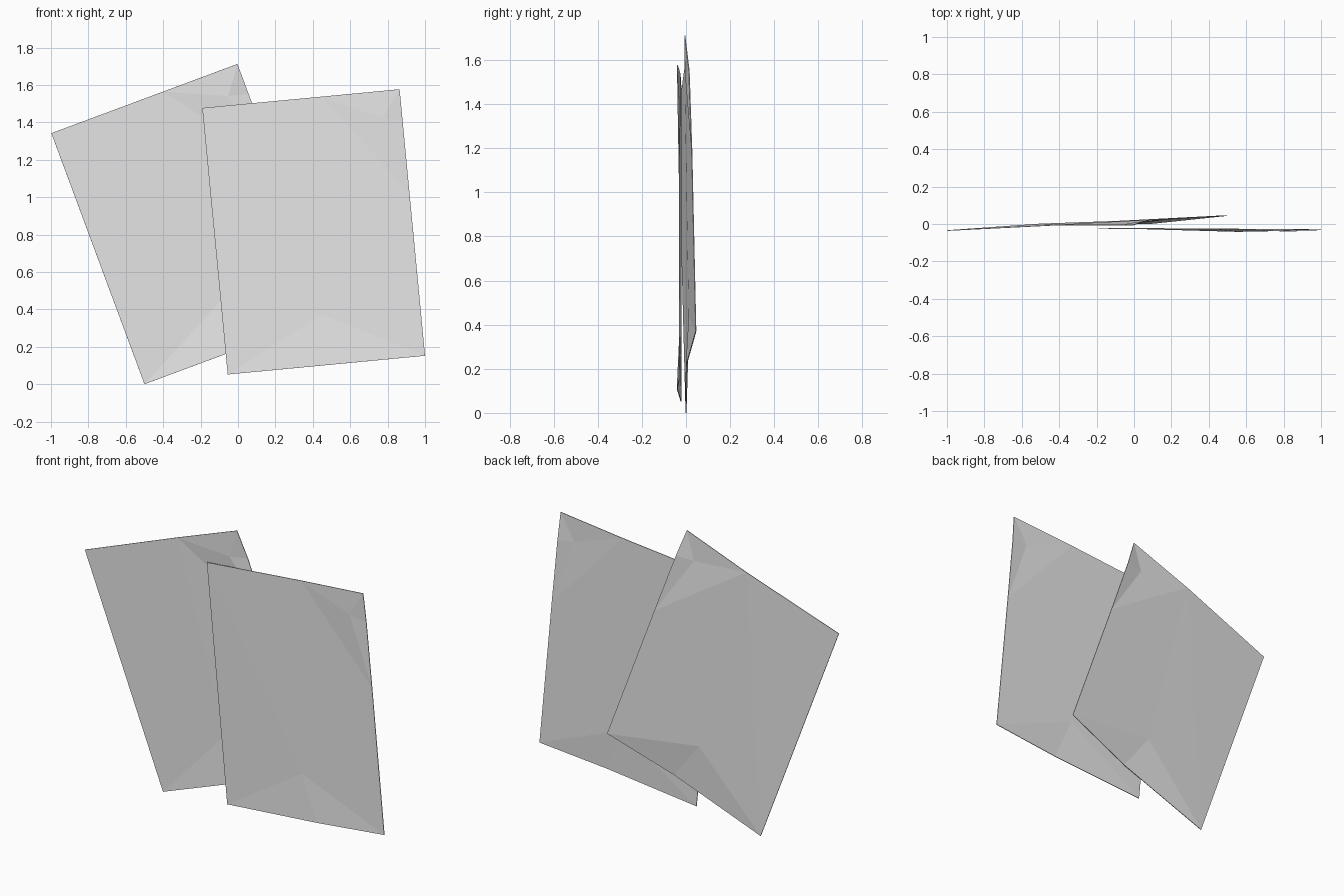
import bpy
import bmesh

if "Cube" in bpy.data.objects:
    bpy.data.objects.remove(bpy.data.objects["Cube"])

# Plain paper colour
paper = bpy.data.materials.new("paper grey")
paper.diffuse_color = (0.8, 0.8, 0.8, 1.0)
paper.use_nodes = True
paper.node_tree.nodes["Principled BSDF"].inputs["Base Color"].default_value = paper.diffuse_color

# Shared creased sheet: (u across, v up, bend towards the back)
POINTS = [
    (0, 0, 0.005), (1, 0, 0), (1, 1, -0.020), (0, 1, 0),   # corners
    (0.58, 0, -0.023), (0.50, 0.19, 0),                    # lower crease
    (0.60, 1, 0), (0.90, 0.90, -0.016),                    # upper crease
    (1, 0.61, 0), (1, 0.88, -0.004),                       # right edge
]
FACES = [(0, 4, 5), (4, 1, 5), (6, 7, 2), (7, 9, 2), (7, 8, 9), (6, 8, 7),
         (0, 5, 1, 8, 6, 3)]


def sheet(name, origin, across, up, depth, curl):
    """origin, across, up are x-z vectors; depth = (base, per u, per v) gives y."""
    bm = bmesh.new()
    verts = []
    for u, v, bend in POINTS:
        x = origin[0] + across[0] * u + up[0] * v
        z = origin[1] + across[1] * u + up[1] * v
        y = depth[0] + depth[1] * u + depth[2] * v + bend * curl
        verts.append(bm.verts.new((x, y, z)))
    for f in FACES:
        bm.faces.new([verts[i] for i in f])
    bmesh.ops.triangulate(bm, faces=bm.faces[:])
    mesh = bpy.data.meshes.new(name)
    bm.to_mesh(mesh)
    bm.free()
    mesh.materials.append(paper)
    obj = bpy.data.objects.new(name, mesh)
    bpy.context.collection.objects.link(obj)
    # Thin paper edge
    solid = obj.modifiers.new("thickness", 'SOLIDIFY')
    solid.thickness = 0.004
    solid.offset = 0
    return obj


# Rear sheet, leaning left
sheet("back_sheet", (-0.50, 0.0), (0.995, 0.37), (-0.498, 1.342),
      (-0.005, 0.05, -0.03), 1.0)
# Front sheet, flatter, overlapping on the right
sheet("front_sheet", (-0.055, 0.052), (1.055, 0.10), (-0.136, 1.425),
      (-0.025, -0.006, 0.002), 0.5)
